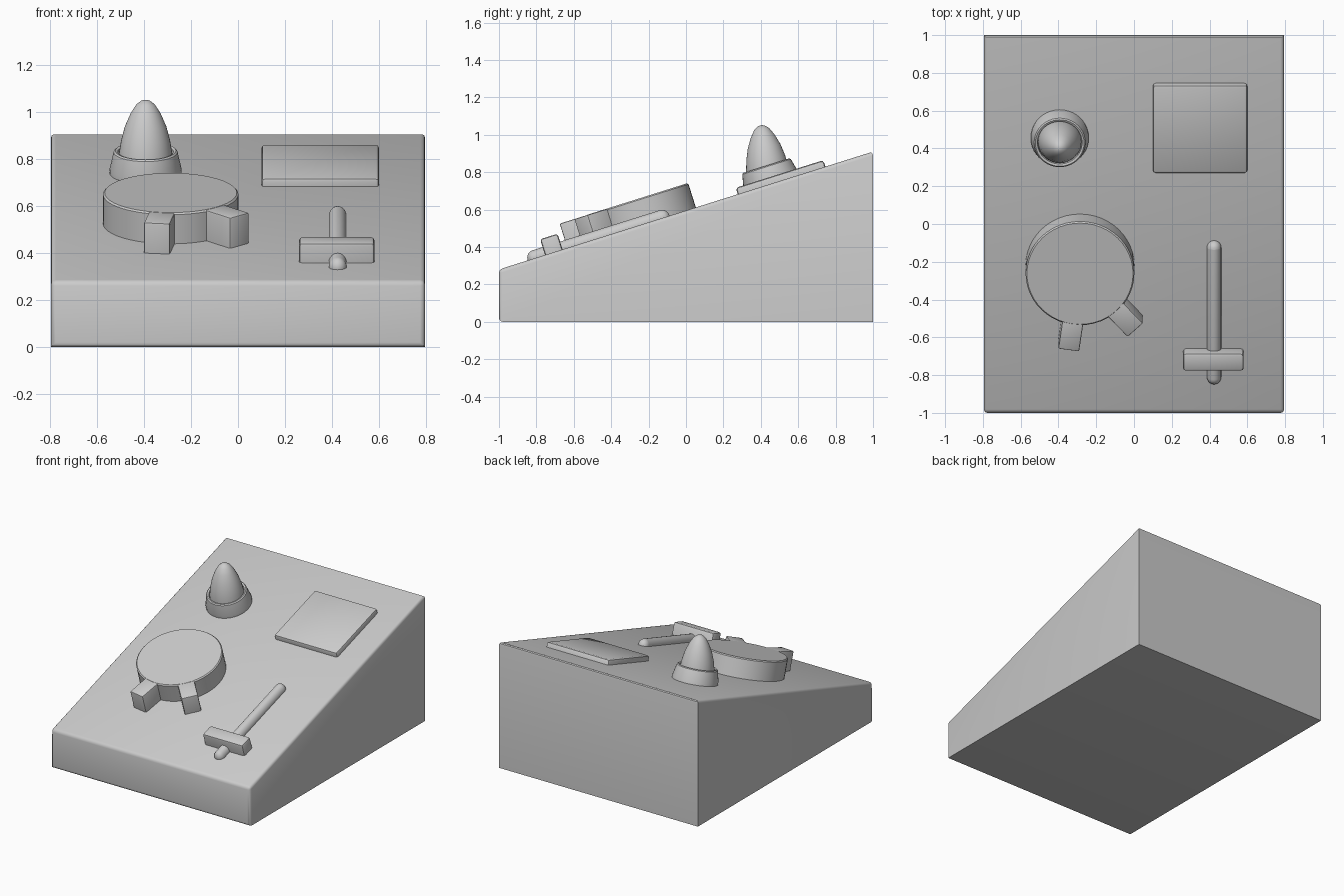
import bpy, bmesh, math
from mathutils import Matrix, Vector

if "Cube" in bpy.data.objects:
    bpy.data.objects.remove(bpy.data.objects["Cube"])

grey = bpy.data.materials.new("plain grey")
grey.diffuse_color = (0.6, 0.6, 0.6, 1)
grey.use_nodes = True
grey.node_tree.nodes["Principled BSDF"].inputs["Base Color"].default_value = grey.diffuse_color

SLOPE = math.atan(0.315)
# Local frame of the sloped panel: x across, y up the slope, z out of it
PANEL = Matrix.Translation((0, 0, 0.595)) @ Matrix.Rotation(SLOPE, 4, 'X')


def on_panel(x, y):
    """Matrix placing a part on the panel at world x, y."""
    return PANEL @ Matrix.Translation((x, y / math.cos(SLOPE), 0))


def finish(name, bm, matrix=None):
    bmesh.ops.recalc_face_normals(bm, faces=bm.faces)
    if matrix:
        bm.transform(matrix)
    mesh = bpy.data.meshes.new(name)
    bm.to_mesh(mesh)
    bm.free()
    mesh.materials.append(grey)
    ob = bpy.data.objects.new(name, mesh)
    bpy.context.scene.collection.objects.link(ob)
    bpy.ops.object.select_all(action='DESELECT')
    ob.select_set(True)
    bpy.context.view_layer.objects.active = ob
    bpy.ops.object.shade_smooth_by_angle(angle=math.radians(35))
    return ob


def bevel(bm, edges, width, segments=2):
    bmesh.ops.bevel(bm, geom=list(edges), offset=width, segments=segments,
                    profile=0.5, affect='EDGES', clamp_overlap=True)


def box(name, matrix, size, width, sink=0.01):
    """Rounded box standing on the panel."""
    sx, sy, sz = size
    bm = bmesh.new()
    bmesh.ops.create_cube(bm, size=1, matrix=Matrix.Translation((0, 0, (sz - sink) / 2))
                          @ Matrix.Diagonal((sx, sy, sz + sink, 1)))
    bevel(bm, [e for e in bm.edges if max(v.co.z for v in e.verts) > 0], width)
    return finish(name, bm, matrix)


def lathe(name, matrix, profile, steps=40):
    """Spin (radius, height) points around local z."""
    bm = bmesh.new()
    vs = [bm.verts.new((r, 0, h)) for r, h in profile]
    es = [bm.edges.new(p) for p in zip(vs, vs[1:])]
    bmesh.ops.spin(bm, geom=vs + es, cent=(0, 0, 0), axis=(0, 0, 1),
                   angle=math.tau, steps=steps, use_duplicate=False)
    bmesh.ops.remove_doubles(bm, verts=bm.verts, dist=1e-4)
    return finish(name, bm, matrix)


# Wedge housing, rounded around the panel and the front face
bm = bmesh.new()
side = [bm.verts.new((-0.795, y, z)) for y, z in
        [(-1, 0), (1, 0), (1, 0.91), (-1, 0.28)]]
ext = bmesh.ops.extrude_face_region(bm, geom=[bm.faces.new(side)])
bmesh.ops.translate(bm, vec=(1.59, 0, 0),
                    verts=[g for g in ext['geom'] if isinstance(g, bmesh.types.BMVert)])
bmesh.ops.recalc_face_normals(bm, faces=bm.faces)
bm.normal_update()
round_edges = set()
for f in bm.faces:
    if f.normal.z > 0.5 or f.normal.y < -0.5:
        round_edges.update(f.edges)
bevel(bm, round_edges, 0.02, 3)
finish("housing", bm)

# Square button
box("square_button", on_panel(0.35, 0.511), (0.5, 0.491, 0.036), 0.015)

# Lever handle
box("lever_handle", on_panel(0.42, -0.707), (0.32, 0.098, 0.088), 0.014)

# Lever track: round-ended half-round bar along the slope
bm = bmesh.new()
bmesh.ops.create_uvsphere(bm, u_segments=20, v_segments=10, radius=0.038)
for v in bm.verts:
    v.co = Vector((v.co.x, v.co.z, v.co.y * 1.15))  # poles along the slope
halves = {True: [], False: []}
bmesh.ops.bisect_plane(bm, geom=bm.verts[:] + bm.edges[:] + bm.faces[:],
                       plane_co=(0, 0, 0), plane_no=(0, 1, 0))
for v in bm.verts:
    ring = abs(v.co.y) < 1e-5
    if not ring:
        v.co.y += math.copysign(0.36, v.co.y)
mid = [e for e in bm.edges if all(abs(v.co.y) < 1e-5 for v in e.verts)]
# straight middle: split the ring into two ends
ext = bmesh.ops.split_edges(bm, edges=mid)
for v in bm.verts:
    if abs(v.co.y) < 1e-5:
        v.co.y = math.copysign(0.36, sum(f.calc_center_median().y for f in v.link_faces))
bmesh.ops.bridge_loops(bm, edges=[e for e in bm.edges if e.is_boundary])
finish("lever_track", bm, on_panel(0.424, -0.467))

# Dial body
DIAL = on_panel(-0.286, -0.222)
lathe("dial", DIAL, [(0, -0.01), (0.288, -0.01), (0.288, 0.13),
                     (0.281, 0.137), (0, 0.137)], 48)

# Dial tabs
for i, deg in enumerate((-98, -47)):
    box(f"dial_tab_{i + 1}", DIAL @ Matrix.Rotation(math.radians(deg), 4, 'Z')
        @ Matrix.Translation((0.33, 0, 0)), (0.2, 0.112, 0.136), 0.008)

# Lamp collar
LAMP = on_panel(-0.393, 0.459)
lathe("lamp_collar", LAMP, [(0, -0.01), (0.153, -0.01), (0.153, 0.02), (0.136, 0.094),
                            (0.129, 0.1), (0.118, 0.096), (0.116, 0.07), (0, 0.07)])

# Pointed lamp, leaning a little less than the panel
lathe("lamp", Matrix.Translation((-0.393, 0.437, 0.80)) @ Matrix.Rotation(math.radians(8), 4, 'X'),
      [(0, -0.03), (0.115, -0.03), (0.114, 0.02), (0.104, 0.08), (0.088, 0.14),
       (0.064, 0.195), (0.04, 0.233), (0.018, 0.25), (0, 0.254)])
